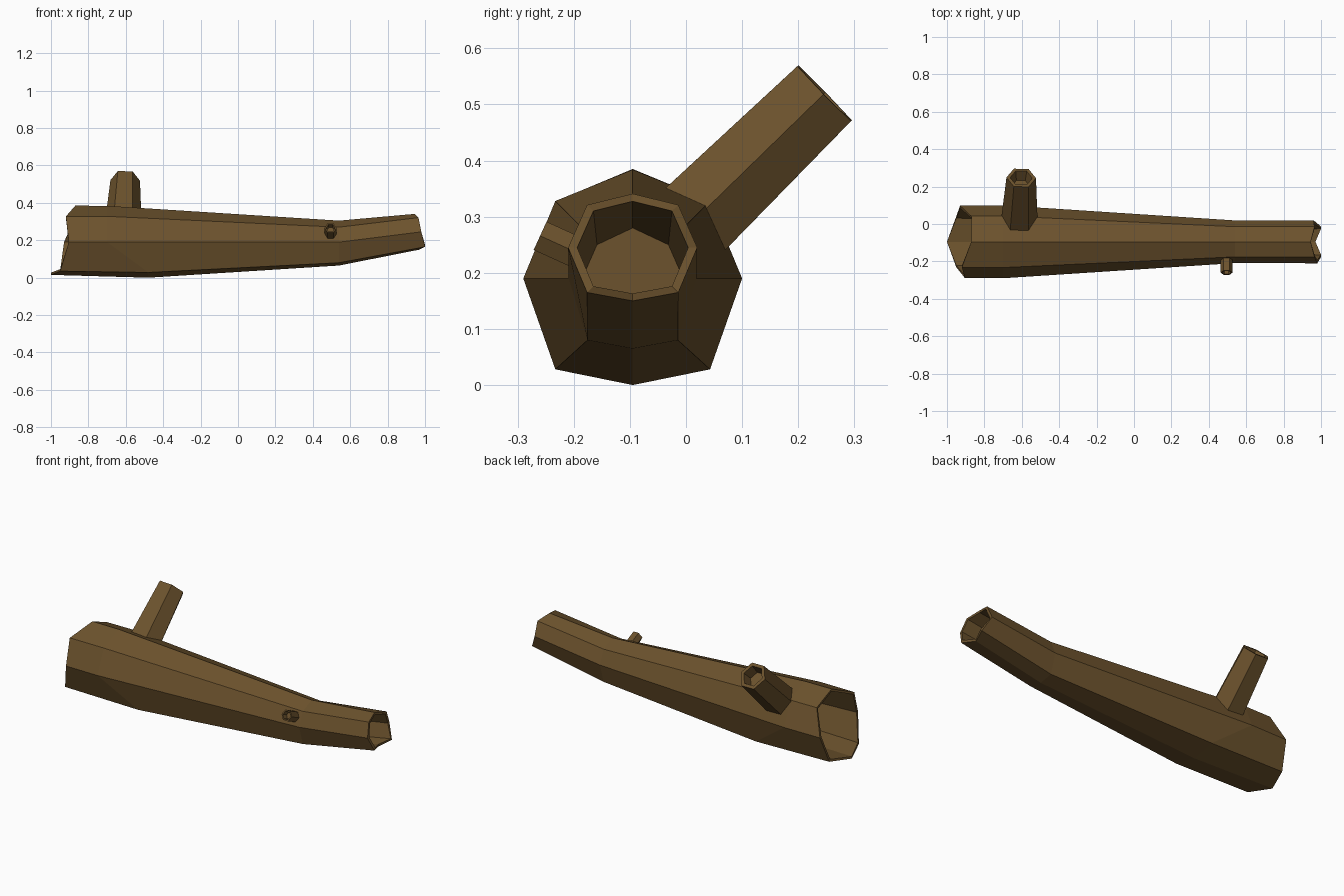
import bpy, bmesh, math
from mathutils import Vector

if "Cube" in bpy.data.objects:
    bpy.data.objects.remove(bpy.data.objects["Cube"])

bark = bpy.data.materials.new("bark")
bark.diffuse_color = (0.15, 0.085, 0.026, 1)
bark.use_nodes = True
bark.node_tree.nodes["Principled BSDF"].inputs["Base Color"].default_value = bark.diffuse_color


def loft(name, rings):
    """Skin a list of equal-sized rings and cap both ends."""
    bm = bmesh.new()
    loops = [[bm.verts.new(p) for p in r] for r in rings]
    n = len(loops[0])
    for a, b in zip(loops, loops[1:]):
        for i in range(n):
            j = (i + 1) % n
            bm.faces.new((a[i], a[j], b[j], b[i]))
    bm.faces.new(loops[0])
    bm.faces.new(loops[-1])
    bmesh.ops.recalc_face_normals(bm, faces=bm.faces)
    me = bpy.data.meshes.new(name)
    bm.to_mesh(me)
    bm.free()
    me.materials.append(bark)
    ob = bpy.data.objects.new(name, me)
    bpy.context.collection.objects.link(ob)
    return ob


def inset(ring, factor):
    c = sum(ring, Vector()) / len(ring)
    return [c + (p - c) * factor + Vector(((p - c).x * (1 - factor), 0, 0)) for p in ring]


def trunk_ring(xs, ry, levels):
    """Octagon: top, then round the back, bottom and front."""
    if not isinstance(xs, (list, tuple)):
        xs = [xs] * 8
    zs = list(levels) + list(levels[3:0:-1])
    return [Vector((xs[k], -0.095 + ry * math.sin(k * math.pi / 4), zs[k])) for k in range(8)]


# Hollow trunk with ragged ends
left = trunk_ring([-.87, -.87, -.93, -.95, -1, -.95, -.905, -.92], .193,
                  (.385, .328, .19, .035, .015))
swell = trunk_ring([-.7, -.7, -.7, -.48, -.48, -.48, -.7, -.7], .195,
                   (.384, .328, .19, .028, 0))
waist = trunk_ring(.54, .114, (.305, .27, .19, .08, .065))
right = trunk_ring([.945, .965, .96, 1, .97, 1, .98, .965], .115,
                   (.341, .321, .245, .165, .15))
left_floor = trunk_ring(-.62, .16, (.35, .30, .19, .06, .035))
right_floor = trunk_ring(.6, .09, (.28, .25, .19, .105, .09))
loft("trunk", [left_floor, inset(left, .93), left, swell, waist,
               right, inset(right, .86), right_floor])


def branch(name, base, tip, r0, r1, depth, stretch=1.0):
    """Six-sided stub with a hollow tip."""
    base, tip = Vector(base), Vector(tip)
    d = (tip - base).normalized()
    v = d.cross(Vector((1, 0, 0))).normalized()
    u = v.cross(d)

    def ring(c, r, s=1.0):
        return [c + u * r * s * math.cos(k * math.pi / 3) + v * r * math.sin(k * math.pi / 3)
                for k in range(6)]
    loft(name, [ring(base, r0, stretch), ring(tip, r1), ring(tip, r1 * .75),
                ring(tip - d * depth, r1 * .6)])


# Large stub at the back, small twig at the front
branch("large_branch", (-.615, -.02, .26), (-.603, .247, .52), .09, .079, .06, 1.12)
branch("small_twig", (.495, -.17, .225), (.495, -.26, .266), .032, .032, .03)
